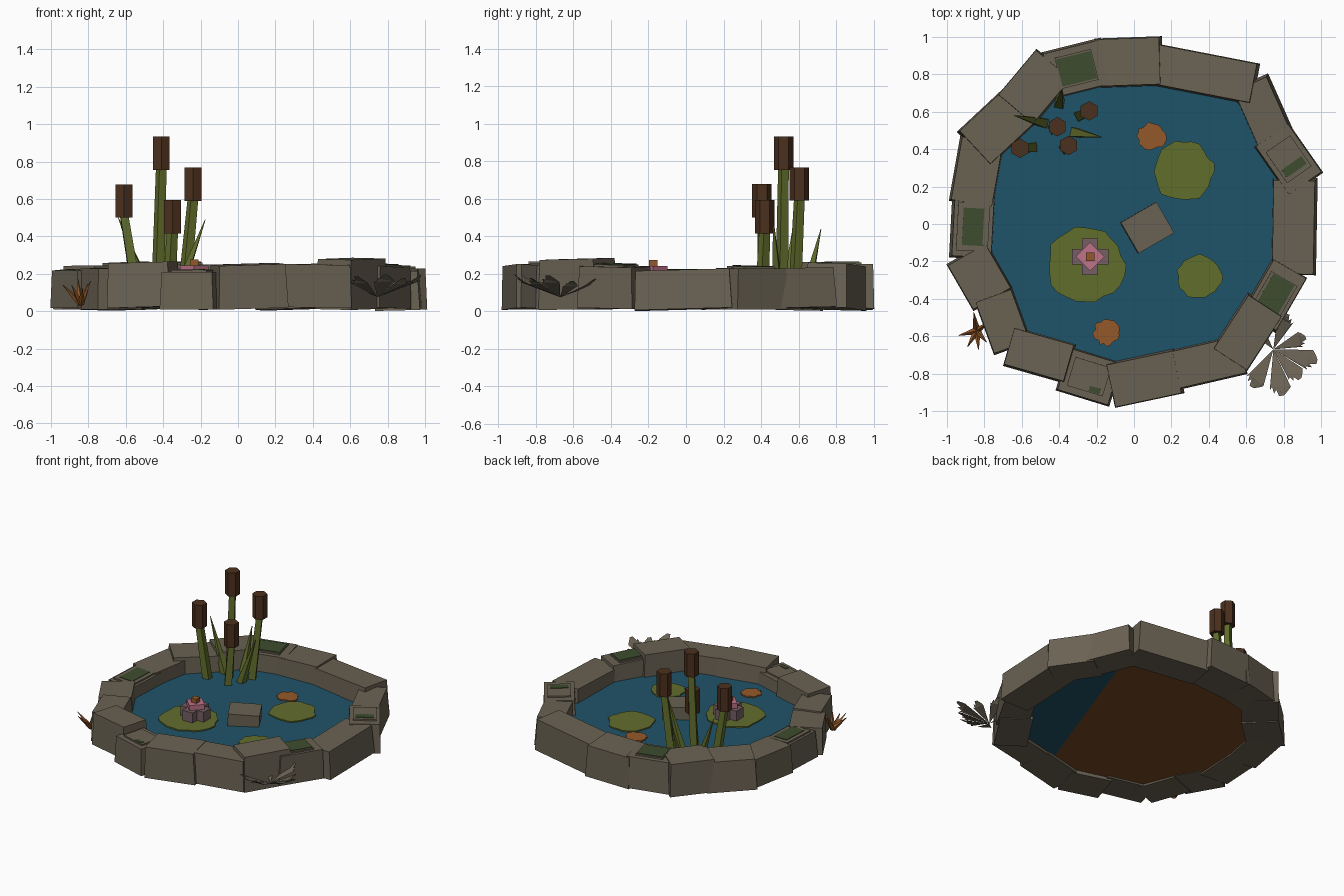
import bpy, bmesh, random
from math import radians, sin, cos, pi
from mathutils import Vector, Matrix, Euler

random.seed(4)
default = bpy.data.objects.get("Cube")
if default:
    bpy.data.objects.remove(default)


def material(name, rgb):
    color = [((c / 255 + 0.055) / 1.055) ** 2.4 for c in rgb] + [1]
    m = bpy.data.materials.new(name)
    m.use_nodes = True
    m.diffuse_color = color
    m.node_tree.nodes["Principled BSDF"].inputs["Base Color"].default_value = color
    return m


STONE = material("stone", (106, 98, 83))
WATER = material("water", (31, 83, 105))
BROWN = material("cattail brown", (75, 48, 29))
MUD = material("mud brown", (120, 75, 34))
LEAF = material("olive green", (97, 109, 44))
MOSS = material("moss green", (61, 76, 45))
RUST = material("rust orange", (148, 89, 42))
PINK = material("petal pink", (190, 115, 137))
MAUVE = material("outer petal mauve", (118, 94, 100))


def finish(name, bm, mat, matrix=Matrix()):
    bmesh.ops.recalc_face_normals(bm, faces=bm.faces)
    mesh = bpy.data.meshes.new(name)
    bm.to_mesh(mesh)
    bm.free()
    mesh.materials.append(mat)
    obj = bpy.data.objects.new(name, mesh)
    obj.matrix_world = matrix
    bpy.context.scene.collection.objects.link(obj)
    return obj


def box(name, size, matrix, mat, flare=0):
    """Box whose base is wider than its top by the flare on every side."""
    bm = bmesh.new()
    bmesh.ops.create_cube(bm, size=1)
    bmesh.ops.scale(bm, vec=size, verts=bm.verts)
    for v in bm.verts:
        if v.co.z < 0:
            v.co.x += flare if v.co.x > 0 else -flare
            v.co.y += flare if v.co.y > 0 else -flare
    return finish(name, bm, mat, matrix)


def rod(name, a, b, r1, r2, sides, mat, twist=0):
    """Tapered prism running from point a to point b."""
    a, b = Vector(a), Vector(b)
    bm = bmesh.new()
    bmesh.ops.create_cone(bm, cap_ends=True, segments=sides, radius1=r1, radius2=r2, depth=(b - a).length)
    turn = (b - a).to_track_quat('Z', 'Y').to_matrix().to_4x4() @ Matrix.Rotation(twist, 4, 'Z')
    return finish(name, bm, mat, Matrix.Translation((a + b) / 2) @ turn)


def ragged_plate(name, x, y, r, rough, mat):
    """Thin floating plate with a ragged round edge."""
    bm = bmesh.new()
    verts = []
    for k in range(24):
        a = 2 * pi * k / 24
        s = r * random.uniform(1 - rough, 1 + rough)
        verts.append(bm.verts.new((x + s * cos(a), y + s * sin(a), .118)))
    top = bmesh.ops.extrude_face_region(bm, geom=[bm.faces.new(verts)])["geom"]
    bmesh.ops.translate(bm, vec=(0, 0, .011), verts=[v for v in top if isinstance(v, bmesh.types.BMVert)])
    return finish(name, bm, mat)


# Ring of rim stones: x, y, length, depth, turn, top height
rim = [
    (-.03, .865, .34, .25, 2, .25), (.38, .80, .53, .21, -11, .25),
    (.69, .60, .33, .19, -66, .23), (.825, .345, .31, .21, -55, .23),
    (.855, -.015, .5, .22, 89, .22), (.75, -.38, .32, .2, 60, .24),
    (.607, -.577, .34, .21, 57, .28), (.39, -.74, .38, .2, 13, .25),
    (.056, -.825, .36, .23, 12, .25), (-.24, -.815, .28, .23, -17, .21),
    (-.505, -.70, .33, .2, -16, .26), (-.70, -.52, .29, .2, -70, .23),
    (-.825, -.28, .27, .23, -60, .22), (-.863, -.015, .32, .21, 87, .21),
    (-.84, .28, .34, .22, 80, .22), (-.73, .52, .33, .24, 43, .24),
    (-.53, .73, .31, .24, 50, .26), (-.307, .83, .31, .24, 14, .25),
]
# Patches by stone number: plate length and depth, moss length and depth, moss shift
patches = {
    3: (.2, .16, .05, .13, (.05, 0)), 5: (.2, .16, .19, .13, (0, 0)), 9: (.2, .16, .06, .03, (.05, -.06)),
    13: (.26, .17, .2, .11, (0, 0)), 17: (.2, .17, .19, .15, (0, 0)),
}
for i, (x, y, length, depth, turn, top) in enumerate(rim):
    tilt = Euler((radians(random.uniform(-2, 2)), radians(random.uniform(-2, 2)), radians(turn)))
    low = random.uniform(.008, .022)
    frame = Matrix.Translation((x, y, (top + low) / 2)) @ tilt.to_matrix().to_4x4()
    box("rim_stone", (length, depth, top - low), frame, STONE, .01)
    if i in patches:
        pl, pd, ml, md, shift = patches[i]
        up = (top - low) / 2
        box("stone_patch", (pl, pd, .012), frame @ Matrix.Translation((0, 0, up + .005)), STONE)
        box("moss_patch", (ml, md, .012), frame @ Matrix.Translation((*shift, up + .009)), MOSS)

# Water body and the slightly sloping mud bed
rod("water", (0, 0, .045), (0, 0, .12), .86, .86, 20, WATER)
bed = rod("mud_bed", (0, 0, .0375), (0, 0, .0525), .85, .85, 20, MUD)
bed.matrix_world = Matrix.Translation((0, 0, .045)) @ Euler((radians(-.4), radians(-1.1), 0)).to_matrix().to_4x4()

# Lily pads and fallen leaves
for x, y, r in [(-.26, -.22, .205), (.265, .28, .16), (.35, -.28, .118)]:
    ragged_plate("lily_pad", x, y, r, .07, LEAF)
for x, y, r in [(.095, .47, .073), (-.145, -.58, .068)]:
    ragged_plate("fallen_leaf", x, y, r, .13, RUST)

# Lily flower: outer cross, turned inner petals and centre
flower = Matrix.Translation((-.235, -.175, 0))
box("outer_petals", (.195, .085, .08), flower @ Matrix.Translation((0, 0, .165)), MAUVE)
box("outer_petals", (.085, .195, .08), flower @ Matrix.Translation((0, 0, .165)), MAUVE)
box("inner_petals", (.108, .108, .05), flower @ Matrix.Translation((0, 0, .218)) @ Matrix.Rotation(pi / 4, 4, 'Z'), PINK)
box("flower_centre", (.045, .045, .05), flower @ Matrix.Translation((0, 0, .25)), RUST)

# Stone standing in the water
box("water_stone", (.22, .19, .12), Matrix.Translation((.07, -.02, .15)) @ Euler((.02, .04, radians(30))).to_matrix().to_4x4(), STONE)

# Cattails: foot x, foot y, head x, head y, head bottom
for fx, fy, hx, hy, z in [(-.43, .51, -.41, .52, .755), (-.29, .58, -.24, .605, .59),
                          (-.37, .405, -.35, .42, .415), (-.54, .41, -.61, .405, .5)]:
    rod("cattail_stem", (fx, fy, .09), (hx, hy, z + .02), .036, .03, 4, LEAF, pi / 4)
    rod("cattail_head", (hx, hy, z), (hx, hy, z + .178), .052, .052, 6, BROWN)

# Reed blades
for foot, tip in [((-.32, .49, .1), (-.175, .465, .49)), ((-.48, .54, .1), (-.64, .58, .5)),
                  ((-.40, .64, .1), (-.385, .72, .44))]:
    rod("reed_blade", foot, tip, .036, .002, 4, LEAF, pi / 4)

# Dry fan plant: rising wedges with a saw-toothed end
for turn, length in [(68, .21), (20, .19), (-16, .25), (-48, .22), (-80, .26), (-120, .24), (130, .2)]:
    bm = bmesh.new()
    pts = [(0, 0)]
    for k in range(11):
        a = radians(-15 + 3 * k)
        s = length * (.88 if k % 2 else 1) * (1 - abs(k - 5) * .03)
        pts.append((s * cos(a), s * sin(a)))
    bm.faces.new([bm.verts.new((px, py, .075 + .5 * px - .4 * abs(py))) for px, py in pts])
    bmesh.ops.triangulate(bm, faces=bm.faces)
    finish("dry_fan_leaf", bm, STONE, Matrix.Translation((.745, -.67, 0)) @ Matrix.Rotation(radians(turn), 4, 'Z'))

# Rusty sprig at the outer edge
root = Vector((-.84, -.57, .04))
for turn, reach, rise in [(100, .1, .13), (35, .07, .14), (-50, .08, .12), (-120, .1, .1), (195, .1, .1), (-85, .1, .08)]:
    a = radians(turn)
    rod("rusty_sprig", root, root + Vector((reach * cos(a), reach * sin(a), rise)), .02, .002, 4, RUST)
